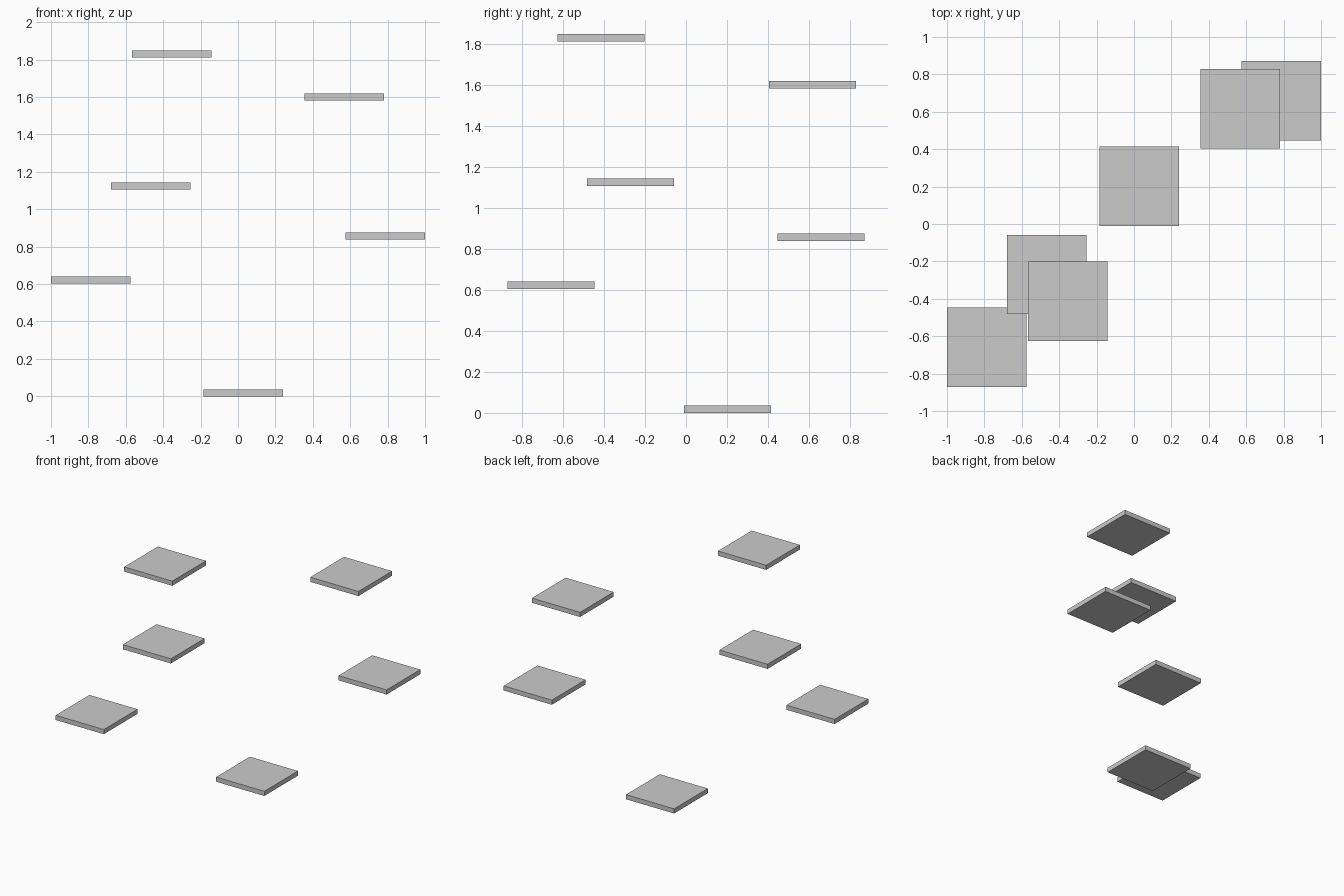
import bpy

if "Cube" in bpy.data.objects:
    bpy.data.objects.remove(bpy.data.objects["Cube"])

SIDE, THICK = 0.425, 0.037

# Centres of the six floating platforms, lowest first
centres = [
    (0.027, 0.202, THICK / 2),
    (-0.7875, -0.658, 0.622),
    (0.7875, 0.658, 0.857),
    (-0.467, -0.270, 1.124),
    (0.568, 0.616, 1.600),
    (-0.354, -0.414, 1.829),
]


def add_platform(number, centre):
    bpy.ops.mesh.primitive_cube_add(size=1, location=centre)
    slab = bpy.context.object
    slab.name = f"platform_{number}"
    slab.scale = (SIDE, SIDE, THICK)
    bpy.ops.object.transform_apply(location=False, rotation=False, scale=True)


# Square flat slabs
for i, c in enumerate(centres, 1):
    add_platform(i, c)
